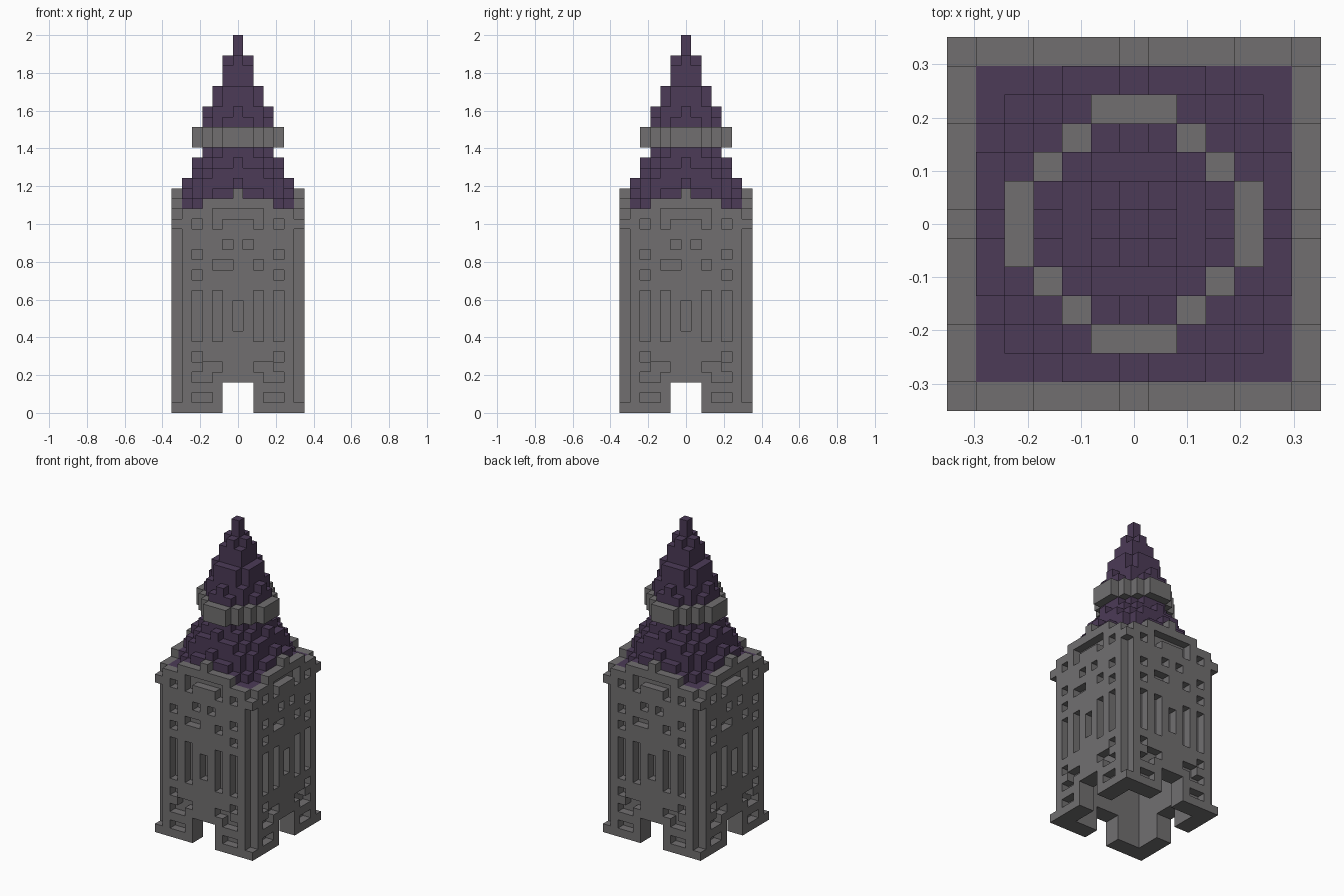
import bpy, bmesh
from math import hypot, floor
from mathutils import Vector

cube = bpy.data.objects.get("Cube")
if cube:
    bpy.data.objects.remove(cube, do_unlink=True)

LEVELS = 37           # blocks from ground to tip
S = 2 / LEVELS        # block size
WALL, CORE = 6, 5     # outer wall and inner lining, in blocks from the axis


def material(name, rgb):
    m = bpy.data.materials.new(name)
    m.use_nodes = True
    m.diffuse_color = (*rgb, 1)
    m.node_tree.nodes["Principled BSDF"].inputs["Base Color"].default_value = (*rgb, 1)
    return m


stone = material("grey_stone", (0.165, 0.159, 0.163))
slate = material("purple_slate", (0.072, 0.043, 0.095))


def box(xs, ys, zs):
    """Blocks filling the inclusive x, y ranges and the half-open z range."""
    return {(x, y, z) for x in range(xs[0], xs[1] + 1)
            for y in range(ys[0], ys[1] + 1) for z in range(*zs)}


def all_sides(cells):
    """Repeat blocks around the four sides of the tower."""
    out = set()
    for x, y, z in cells:
        for _ in range(4):
            out.add((x, y, z))
            x, y = -y, x
    return out


def front(x0, x1, z0, z1):
    return box((x0, x1), (-WALL, -WALL), (z0, z1))


# Openings in one wall: mirrored ones, then single ones
windows = set()
for x0, x1, z0, z1 in [(4, 4, 18, 19), (1, 1, 16, 17), (4, 4, 15, 16), (2, 2, 14, 15),
                       (4, 4, 13, 14), (4, 4, 7, 12), (2, 2, 7, 12), (4, 4, 5, 6),
                       (2, 3, 4, 5), (3, 4, 3, 4), (3, 4, 1, 2), (2, 2, 18, 19)]:
    windows |= front(x0, x1, z0, z1) | front(-x1, -x0, z0, z1)
windows |= front(-1, -1, 14, 15) | front(0, 0, 8, 11) | front(-2, 2, 19, 20)

# Outer wall with stepped parapet, notched corners and corner blocks
wall = front(-5, 5, 0, 20) | front(-3, 3, 20, 21) | front(0, 0, 21, 22)
corners = front(WALL, WALL, 0, 1) | front(WALL, WALL, 18, 19)
walls = all_sides((wall - windows) | corners)

# Lining behind the windows, with the four doorways cut through
lining = box((-CORE, CORE), (-CORE, CORE), (0, 20)) - box((-4, 4), (-4, 4), (0, 18))
doors = all_sides(box((-1, 1), (-WALL, -CORE), (0, 3)))
walls -= doors
lining -= doors

# Round stepped roof, collar and spire
lower_roof, collar, spire = set(), set(), set()
for x in range(-CORE, CORE + 1):
    for y in range(-CORE, CORE + 1):
        r = hypot(x, y)
        base = 19 if min(abs(x), abs(y)) >= 4 else 20
        top = min(26, max(20, floor(33.01 - 2 * r)))
        lower_roof |= box((x, x), (y, y), (base, top))
        if r < 3.3:
            spire |= box((x, x), (y, y), (26, floor(37.4 - 2.4 * r)))
        elif r < 4.2:
            collar |= box((x, x), (y, y), (26, 28))
lining -= lower_roof

solid = walls | lining | lower_roof | collar | spire


def build(name, cells, mat):
    """Make one object from the exposed sides of its blocks."""
    bm = bmesh.new()
    verts = {}

    def corner(p):
        key = tuple(round(2 * c) for c in p)
        if key not in verts:
            verts[key] = bm.verts.new(p * S)
        return verts[key]

    for cell in sorted(cells):
        centre = Vector(cell) + Vector((0, 0, 0.5))
        for axis in range(3):
            for sign in (-1, 1):
                n = Vector((0, 0, 0))
                n[axis] = sign
                if tuple(int(a + b) for a, b in zip(cell, n)) in solid:
                    continue
                u = Vector((0, 0, 0))
                u[(axis + 1) % 3] = 0.5
                v = n.cross(u)
                mid = centre + n / 2
                bm.faces.new([corner(mid + a * u + b * v)
                              for a, b in ((-1, -1), (1, -1), (1, 1), (-1, 1))])
    mesh = bpy.data.meshes.new(name)
    bm.to_mesh(mesh)
    bm.free()
    mesh.materials.append(mat)
    bpy.context.collection.objects.link(bpy.data.objects.new(name, mesh))


build("tower_walls", walls, stone)
build("wall_lining", lining, stone)
build("lower_roof", lower_roof, slate)
build("roof_collar", collar, stone)
build("spire", spire, slate)
